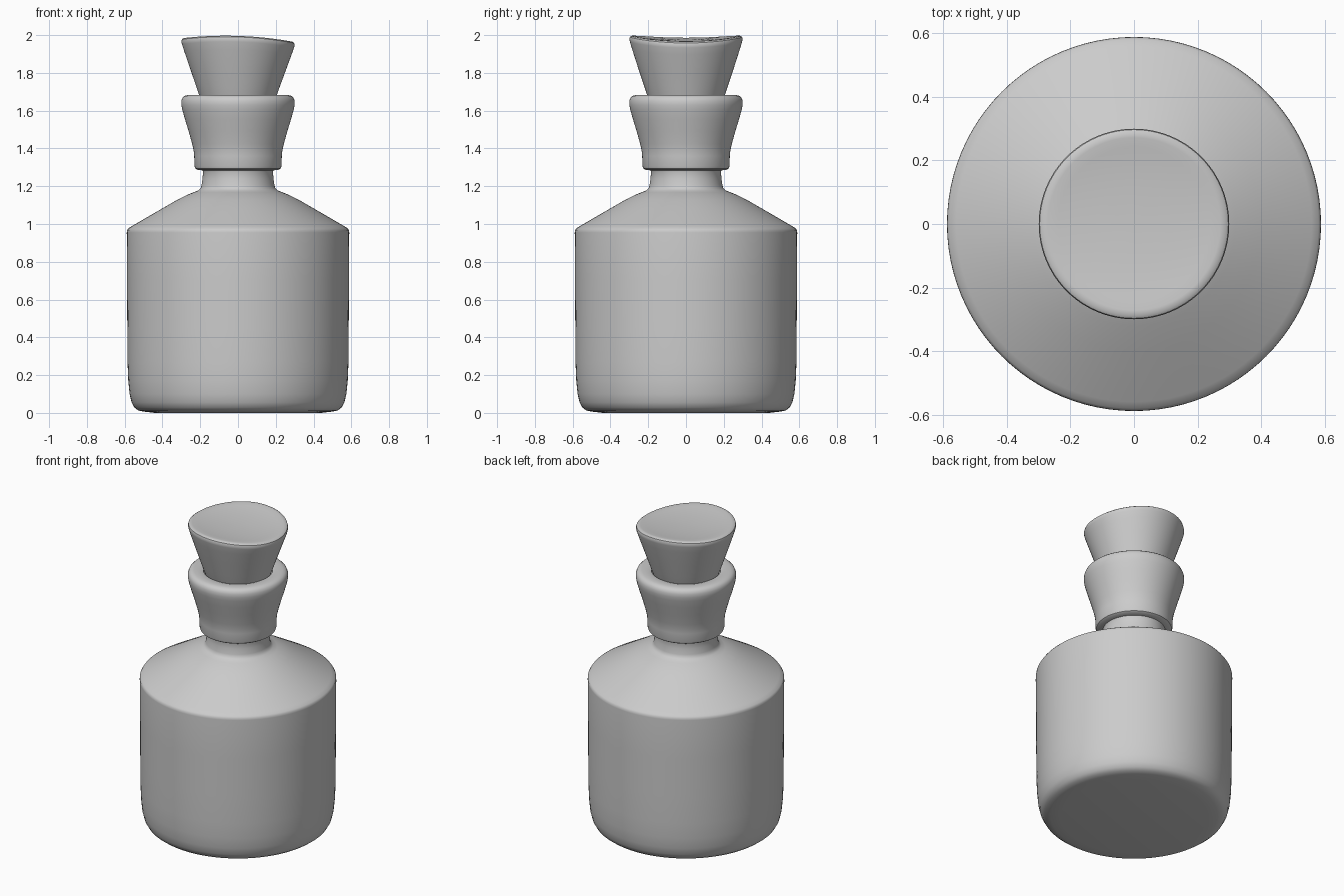
import bpy, bmesh, math

SEGS = 96


def lathe(name, profile, warp=None):
    """Revolve (radius, z) points around z; radius 0 makes a pole."""
    bm = bmesh.new()
    rings = []
    for r, z in profile:
        if r == 0:
            rings.append([bm.verts.new((0, 0, z))] * SEGS)
        else:
            rings.append([bm.verts.new((r * math.cos(math.tau * i / SEGS),
                                        r * math.sin(math.tau * i / SEGS), z))
                          for i in range(SEGS)])
    for a, b in zip(rings, rings[1:]):
        for i in range(SEGS):
            j = (i + 1) % SEGS
            bm.faces.new(dict.fromkeys((a[i], a[j], b[j], b[i])))
    if warp:
        for v in bm.verts:
            v.co.z += warp(v.co)
    bmesh.ops.recalc_face_normals(bm, faces=bm.faces)
    mesh = bpy.data.meshes.new(name)
    bm.to_mesh(mesh)
    bm.free()
    obj = bpy.data.objects.new(name, mesh)
    bpy.context.collection.objects.link(obj)
    bpy.ops.object.select_all(action='DESELECT')
    obj.select_set(True)
    bpy.context.view_layer.objects.active = obj
    bpy.ops.object.shade_smooth_by_angle(angle=math.radians(35))
    return obj


# Bottle: base, body, shoulder, neck, flared collar and socket for the stopper
base = [(0, 0), (0.44, 0), (0.50, 0.007), (0.528, 0.013), (0.548, 0.028),
        (0.563, 0.055), (0.574, 0.10), (0.581, 0.17), (0.585, 0.27), (0.586, 0.45)]
shoulder = [(0.588, 0.70), (0.589, 0.955), (0.588, 0.967), (0.581, 0.977),
            (0.56, 0.99), (0.40, 1.083), (0.32, 1.129), (0.27, 1.154),
            (0.235, 1.168), (0.210, 1.178), (0.198, 1.189)]
neck = [(0.193, 1.205), (0.188, 1.24), (0.185, 1.275), (0.188, 1.284)]
collar = [(0.215, 1.287), (0.226, 1.294), (0.230, 1.306), (0.232, 1.36),
          (0.235, 1.39), (0.243, 1.425), (0.261, 1.49), (0.281, 1.555),
          (0.295, 1.605), (0.300, 1.63), (0.300, 1.652), (0.294, 1.668),
          (0.283, 1.678), (0.265, 1.683), (0.225, 1.683), (0.208, 1.678)]
socket = [(0.195, 1.64), (0.14, 1.45), (0.14, 1.30), (0, 1.30)]
lathe("bottle", base + shoulder + neck + collar + socket)


# Tapered stopper with a gently saddle-shaped, tilted top
def saddle(co):
    weight = min(1, max(0, (co.z - 1.70) / 0.25))
    return weight * (0.25 * co.y ** 2 - 0.033 * co.x)


lathe("stopper", [(0, 1.32), (0.12, 1.32), (0.135, 1.45), (0.190, 1.64),
                  (0.206, 1.683), (0.222, 1.73), (0.254, 1.82), (0.284, 1.905),
                  (0.297, 1.943), (0.300, 1.957), (0.297, 1.968),
                  (0.288, 1.975), (0.272, 1.977), (0.24, 1.976), (0.18, 1.975),
                  (0.12, 1.975), (0.06, 1.975), (0, 1.975)], saddle)
